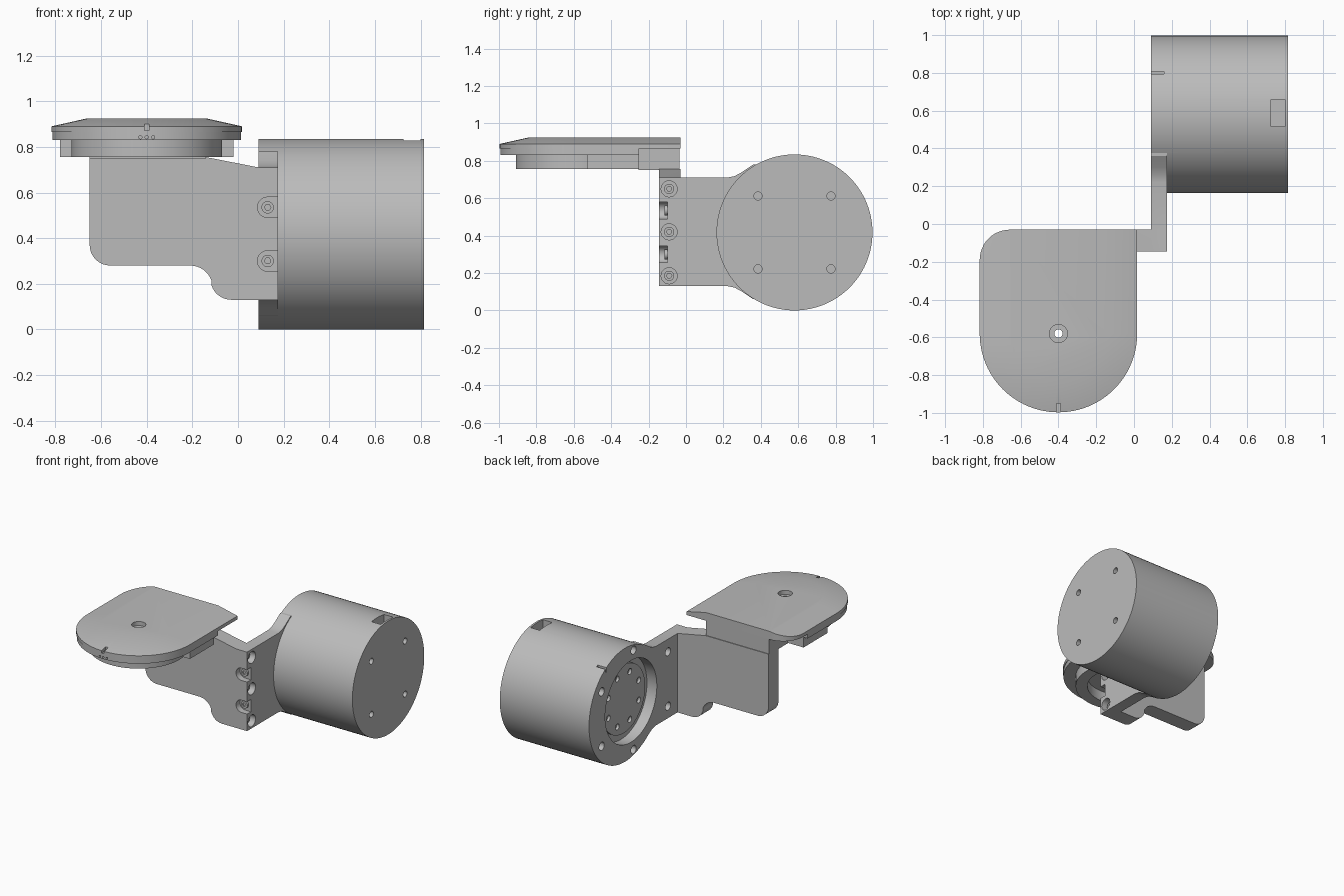
import bpy, bmesh, math
from mathutils import Vector

if "Cube" in bpy.data.objects:
    bpy.data.objects.remove(bpy.data.objects["Cube"], do_unlink=True)

grey = bpy.data.materials.new("plain grey")
grey.use_nodes = True
COLOR = (0.5, 0.5, 0.5, 1)
grey.diffuse_color = COLOR
grey.node_tree.nodes["Principled BSDF"].inputs["Base Color"].default_value = COLOR


def finish(name, bm):
    bmesh.ops.recalc_face_normals(bm, faces=bm.faces)
    mesh = bpy.data.meshes.new(name)
    bm.to_mesh(mesh)
    bm.free()
    mesh.materials.append(grey)
    ob = bpy.data.objects.new(name, mesh)
    bpy.context.collection.objects.link(ob)
    return ob


# Loft through matching closed loops, capped at both ends
def loft(name, loops):
    bm = bmesh.new()
    rings = [[bm.verts.new(p) for p in loop] for loop in loops]
    n = len(rings[0])
    for a, b in zip(rings, rings[1:]):
        for i in range(n):
            j = (i + 1) % n
            bm.faces.new((a[i], a[j], b[j], b[i]))
    bm.faces.new(rings[0])
    bm.faces.new(rings[-1])
    return finish(name, bm)


# Place a flat 2D point at depth d along an axis
def place(axis, p, d):
    return {"x": (d, p[0], p[1]), "y": (p[0], d, p[1]), "z": (p[0], p[1], d)}[axis]


def prism(name, axis, pts, lo, hi):
    return loft(name, [[place(axis, p, d) for p in pts] for d in (lo, hi)])


def arc(c, r, a0, a1, n):
    angles = [math.radians(a0 + (a1 - a0) * i / n) for i in range(n + 1)]
    return [(c[0] + r * math.cos(a), c[1] + r * math.sin(a)) for a in angles]


def rod(name, axis, c, r, lo, hi, n=24):
    return prism(name, axis, arc(c, r, 0, 360, n)[:-1], lo, hi)


def box(name, x, y, z):
    return prism(name, "z", [(x[0], y[0]), (x[1], y[0]), (x[1], y[1]), (x[0], y[1])], *z)


def combine(ob, other, op):
    mod = ob.modifiers.new(op, "BOOLEAN")
    mod.object, mod.operation, mod.solver = other, op, "EXACT"
    bpy.context.view_layer.objects.active = ob
    bpy.ops.object.modifier_apply(modifier=mod.name)
    bpy.data.objects.remove(other, do_unlink=True)


def cut(ob, *cutters):
    for c in cutters:
        combine(ob, c, "DIFFERENCE")


# Drum with a flange wall that reaches forward
CY, CZ, R = 0.58, 0.417, 0.417
drum = rod("drum_housing", "x", (CY, CZ), R, 0.09, 0.815, 96)
half = [(-0.145, 0.13), (0.22, 0.13), (0.26, 0.122), (0.30, 0.10), (0.36, 0.06), (0.58, 0.05)]
wall = half + [(y, 0.84 - z) for y, z in reversed(half)]
combine(drum, prism("side_wall", "x", wall, 0.09, 0.175), "UNION")

# Horn recess on the inner face, with its ring of small holes
HY = CY - 0.07
cut(drum, rod("cutter", "x", (HY, CZ), 0.30, 0.0, 0.17, 64))
horn = rod("horn_disc", "x", (HY, CZ), 0.25, 0.15, 0.20, 64)
for p in arc((HY, CZ), 0.19, 22.5, 337.5, 7):
    cut(horn, rod("cutter", "x", p, 0.022, 0.1, 0.19, 16))

# Mounting holes on the inner and outer faces
for s in (-1, 1):
    for dy, dz in ((0.27, 0.20), (-0.10, 0.365), (-0.50, 0.20)):
        cut(drum, rod("cutter", "x", (CY + dy, CZ + s * dz), 0.03, 0.0, 0.16, 20))
    for t in (-1, 1):
        cut(drum, rod("cutter", "x", (CY + t * 0.195, CZ + s * 0.195), 0.022, 0.74, 0.9, 20))

# Cable window and alignment slit on top
cut(drum, box("cutter", (0.725, 0.80), (0.515, 0.66), (0.75, 0.9)),
    box("cutter", (0.0, 0.16), (0.795, 0.808), (0.74, 0.9)))

# Front bracket
profile = ([(-0.65, 0.755)] + arc((-0.56, 0.37), 0.09, 180, 270, 8)
           + arc((-0.21, 0.18), 0.10, 90, 20, 8) + arc((-0.03, 0.22), 0.09, 195, 270, 8)
           + [(0.175, 0.13), (0.175, 0.71), (0.09, 0.71), (-0.14, 0.755)])
bracket = prism("front_bracket", "y", profile, -0.145, -0.03)
combine(drum, bracket, "UNION")

# Counterbored screws: open notches at the front, round ones at the side
for z in (0.30, 0.535):
    cut(drum, rod("cutter", "y", (0.13, z), 0.045, -0.2, -0.10),
        box("cutter", (0.13, 0.2), (-0.2, -0.10), (z - 0.045, z + 0.045)),
        rod("cutter", "y", (0.13, z), 0.018, -0.2, -0.04, 16))
    screw = rod("front_screw", "y", (0.13, z), 0.027, -0.115, -0.095)
    cut(screw, rod("cutter", "y", (0.13, z), 0.014, -0.2, -0.105, 6))
for z in (0.185, 0.42, 0.65):
    cut(drum, rod("cutter", "x", (-0.09, z), 0.043, 0.125, 0.2))
    screw = rod("side_screw", "x", (-0.09, z), 0.027, 0.11, 0.14)
    cut(screw, rod("cutter", "x", (-0.09, z), 0.014, 0.13, 0.2, 6))
drum.name = "drum_and_bracket"

# Top plate: sloped rim around a flat crown, one back corner rounded
PX, PY, PR = -0.4, -0.58, 0.417


def outline(r, back):
    return arc((PX, PY), r, 180, 360, 48) + [(PX + r, back), (PX - r, back)]


def level(r, z):
    return [(x, y, z) for x, y in outline(r, -0.03)]


plate = loft("top_plate", [level(PR, 0.865), level(PR, 0.89), level(0.26, 0.925)])
corner = [(-1, 0.1), (-1, -0.19), (PX - PR, -0.19)]
corner += arc((PX - PR + 0.16, -0.19), 0.16, 180, 90, 12) + [(PX - PR + 0.16, 0.1)]
cut(plate, prism("cutter", "z", corner, 0.8, 1.0))

# Stepped underside: rim, round seat, shoulder and riser
rim = prism("plate_rim", "z", outline(PR - 0.004, -0.25), 0.83, 0.866)
seat = rod("round_seat", "z", (PX, PY), 0.33, 0.755, 0.831, 64)
shoulder = box("seat_shoulder", (-0.78, -0.02), (-0.53, -0.25), (0.755, 0.831))
riser = box("plate_riser", (-0.65, -0.14), (-0.255, -0.035), (0.75, 0.87))
for part in (seat, shoulder):
    cut(part, rod("cutter", "z", (PX, PY), 0.25, 0.7, 0.9, 64))

# Centre hole with countersink, front pointer notch, small rim holes
for part in (plate, rim):
    cut(part, rod("cutter", "z", (PX, PY), 0.022, 0.7, 1.0))
cut(plate, rod("cutter", "z", (PX, PY), 0.048, 0.895, 1.0),
    box("cutter", (PX - 0.01, PX + 0.01), (-1.1, -0.95), (0.872, 1.0)))
for i in (-1, 0, 1):
    cut(rim, rod("cutter", "y", (PX + i * 0.028, 0.842), 0.007, -1.1, -0.97, 12))

# Smooth curved walls, keep edges crisp
for ob in bpy.context.scene.objects:
    ob.select_set(ob.type == "MESH" and grey.name in ob.data.materials)
bpy.ops.object.shade_smooth_by_angle(angle=math.radians(20))
